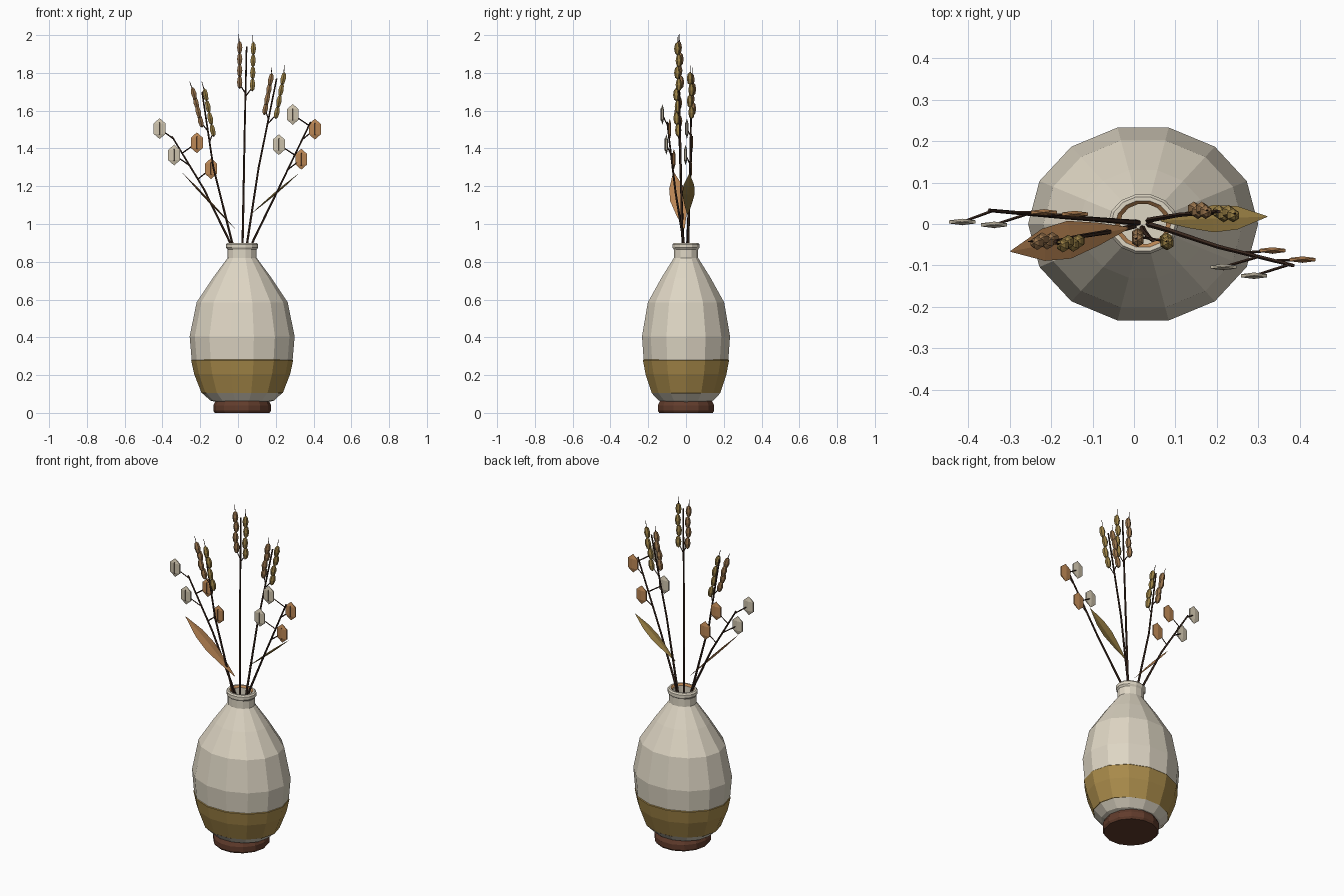
import bpy, bmesh, math
from mathutils import Vector

if "Cube" in bpy.data.objects:
    bpy.data.objects.remove(bpy.data.objects["Cube"])

CX = 0.022  # vase axis


def material(name, rgb):
    m = bpy.data.materials.new(name)
    m.diffuse_color = (*rgb, 1)
    m.use_nodes = True
    m.node_tree.nodes["Principled BSDF"].inputs["Base Color"].default_value = m.diffuse_color
    return m


CREAM = material("cream", (0.73, 0.67, 0.55))
GOLD = material("gold_glaze", (0.40, 0.26, 0.07))
CLAY = material("clay", (0.12, 0.045, 0.025))
RUST = material("rust", (0.50, 0.24, 0.09))
STEM = material("stem", (0.045, 0.022, 0.014))
GRAIN = material("grain_gold", (0.33, 0.22, 0.06))
BROWN = material("grain_brown", (0.33, 0.18, 0.075))
POD = material("pod_cream", (0.62, 0.55, 0.42))


def finish(bm, name, mat):
    bmesh.ops.recalc_face_normals(bm, faces=bm.faces)
    me = bpy.data.meshes.new(name)
    bm.to_mesh(me)
    bm.free()
    ob = bpy.data.objects.new(name, me)
    bpy.context.collection.objects.link(ob)
    me.materials.append(mat)
    return ob


def skin(bm, rings, cap_start=False, cap_end=False):
    rings = [[bm.verts.new(p) for p in r] for r in rings]
    n = len(rings[0])
    for a, b in zip(rings, rings[1:]):
        for i in range(n):
            j = (i + 1) % n
            bm.faces.new((a[i], a[j], b[j], b[i]))
    if cap_start:
        bm.faces.new(rings[0][::-1])
    if cap_end:
        bm.faces.new(rings[-1])


def lathe(name, profile, mat, squash, caps=(False, False), n=14):
    bm = bmesh.new()
    ang = [2 * math.pi * i / n for i in range(n)]
    skin(bm, [[(CX + r * math.cos(a), r * squash * math.sin(a), z) for a in ang]
              for r, z in profile], *caps)
    return finish(bm, name, mat)


def tube(bm, path, r0, r1, n=5):
    path = [Vector(p) for p in path]
    rings = []
    for k, p in enumerate(path):
        d = (path[min(k + 1, len(path) - 1)] - path[max(k - 1, 0)]).normalized()
        u = d.cross(Vector((0, 1, 0))).normalized()
        v = d.cross(u)
        r = r0 + (r1 - r0) * k / (len(path) - 1)
        rings.append([p + r * (math.cos(t) * u + math.sin(t) * v)
                      for t in (2 * math.pi * i / n for i in range(n))])
    skin(bm, rings, True, True)


def blob(bm, center, scale, direction=(0, 0, 1), seg=6, rings=3):
    vs = bmesh.ops.create_uvsphere(bm, u_segments=seg, v_segments=rings, radius=1)["verts"]
    q = Vector((0, 0, 1)).rotation_difference(Vector(direction))
    for v in vs:
        v.co = q @ Vector(a * b for a, b in zip(v.co, scale)) + Vector(center)


# Vase: foot, glazed band, body, rim lining and inside
lathe("foot", [(0.145, 0), (0.153, 0.012), (0.153, 0.04), (0.142, 0.062)], CLAY, 1, (True, True))
lathe("lower_body", [(0.14, 0.058), (0.168, 0.065), (0.212, 0.105)], CREAM, 0.88)
lathe("glaze_band", [(0.208, 0.103), (0.215, 0.105), (0.254, 0.205), (0.27, 0.278), (0.266, 0.282)],
      GOLD, 0.865)
lathe("upper_body", [(0.267, 0.278), (0.278, 0.405), (0.241, 0.585), (0.155, 0.715), (0.092, 0.80),
                     (0.077, 0.82), (0.077, 0.865), (0.085, 0.875), (0.085, 0.892), (0.078, 0.9),
                     (0.067, 0.9)], CREAM, 0.86)
lathe("rim_lining", [(0.067, 0.9), (0.056, 0.89)], RUST, 0.88)
lathe("inside", [(0.056, 0.89), (0.056, 0.79)], CREAM, 0.88, (False, True))

# Main stems
stems = {
    "wheat_stem_centre": [(0.02, -0.01, 0.79), (0.026, -0.02, 0.95), (0.036, -0.032, 1.5), (0.046, -0.04, 1.94)],
    "wheat_stem_left": [(0.0, -0.005, 0.79), (-0.035, -0.015, 0.92), (-0.13, -0.03, 1.3), (-0.19, -0.042, 1.7)],
    "wheat_stem_right": [(0.035, 0.008, 0.79), (0.052, 0.012, 0.92), (0.11, 0.022, 1.3), (0.205, 0.03, 1.77)],
    "pod_stem_left": [(0.01, 0.003, 0.79), (-0.05, 0.008, 0.92), (-0.18, 0.018, 1.185), (-0.35, 0.033, 1.465)],
    "pod_stem_right": [(0.035, 0.0, 0.79), (0.085, -0.015, 0.92), (0.205, -0.055, 1.165), (0.385, -0.1, 1.54)],
}
for name, path in stems.items():
    bm = bmesh.new()
    tube(bm, path, 0.0075, 0.0045)
    finish(bm, name, STEM)

# Wheat ears: bottom and top of each column of grains
ears = [
    ("centre", (0.009, -0.03, 1.72), (0.009, -0.035, 1.965), BROWN),
    ("centre", (0.076, -0.042, 1.705), (0.082, -0.042, 1.96), GRAIN),
    ("left", (-0.192, -0.04, 1.52), (-0.24, -0.042, 1.715), BROWN),
    ("left", (-0.128, -0.045, 1.465), (-0.178, -0.048, 1.715), GRAIN),
    ("right", (0.14, 0.033, 1.585), (0.178, 0.033, 1.79), BROWN),
    ("right", (0.2, 0.025, 1.56), (0.245, 0.025, 1.80), GRAIN),
]
for side, a, b, mat in ears:
    a, b = Vector(a), Vector(b)
    axis = (b - a).normalized()
    grains, awns = bmesh.new(), bmesh.new()
    for i in range(4):
        c = a.lerp(b, (i + 0.5) / 4) + Vector((0, 0.004 * (-1) ** i, 0))
        blob(grains, c, (0.016, 0.017, 0.036), axis, 6, 4)
    tip = b + axis * 0.04
    tube(awns, [b - axis * 0.04, tip + Vector((-0.006, 0, 0))], 0.003, 0.0015, 4)
    tube(awns, [a, b], 0.004, 0.003, 4)
    # short stalk joining the ear to the stem
    main = [Vector(p) for p in stems["wheat_stem_" + side]]
    t = (a.z - 0.03 - main[2].z) / (main[3].z - main[2].z)
    tube(awns, [main[2].lerp(main[3], t), a + axis * 0.02], 0.003, 0.003, 4)
    finish(grains, "wheat_ear_" + side, mat)
    finish(awns, "wheat_awn_" + side, STEM)

# Flat seed pods on short branches
pods = [
    ("left", (-0.415, 0.005, 1.505), POD), ("left", (-0.338, -0.002, 1.365), POD),
    ("left", (-0.218, 0.028, 1.43), RUST), ("left", (-0.143, 0.024, 1.293), RUST),
    ("right", (0.29, -0.125, 1.58), POD), ("right", (0.216, -0.104, 1.42), POD),
    ("right", (0.407, -0.086, 1.502), RUST), ("right", (0.335, -0.064, 1.343), RUST),
]
for side, c, mat in pods:
    c = Vector(c)
    main = [Vector(p) for p in stems["pod_stem_" + side]]
    t = min((c.z - 0.055 - main[2].z) / (main[3].z - main[2].z), 0.95)
    bm = bmesh.new()
    blob(bm, c, (0.042, 0.009, 0.055))
    finish(bm, "seed_pod_" + side, mat)
    bm = bmesh.new()
    tube(bm, [main[2].lerp(main[3], t), c], 0.0035, 0.003, 4)
    tube(bm, [c + Vector((0, -0.006, -0.032)), c + Vector((0, -0.006, 0.032))], 0.003, 0.003, 4)
    finish(bm, "pod_branch_" + side, STEM)

# Dry leaves: pointed blades with a slight thickness
for name, a, b, width, mat in [
    ("leaf_left", (-0.015, -0.01, 0.975), (-0.298, -0.066, 1.275), 0.046, RUST),
    ("leaf_right", (0.065, 0.008, 1.05), (0.322, 0.018, 1.268), 0.033, GRAIN),
]:
    a, b = Vector(a), Vector(b)
    d = (b - a).normalized()
    side = (Vector((0, 1, 0)) - d * d.y).normalized()
    up = d.cross(side)
    bm = bmesh.new()
    skin(bm, [[a.lerp(b, t) + side * width * w * math.cos(k) + up * 0.006 * w * math.sin(k)
               for k in (0, math.pi / 2, math.pi, 1.5 * math.pi)]
              for t, w in [(0, 0.06), (0.25, 0.6), (0.5, 1), (0.72, 0.85), (1, 0.03)]], True, True)
    finish(bm, name, mat)
